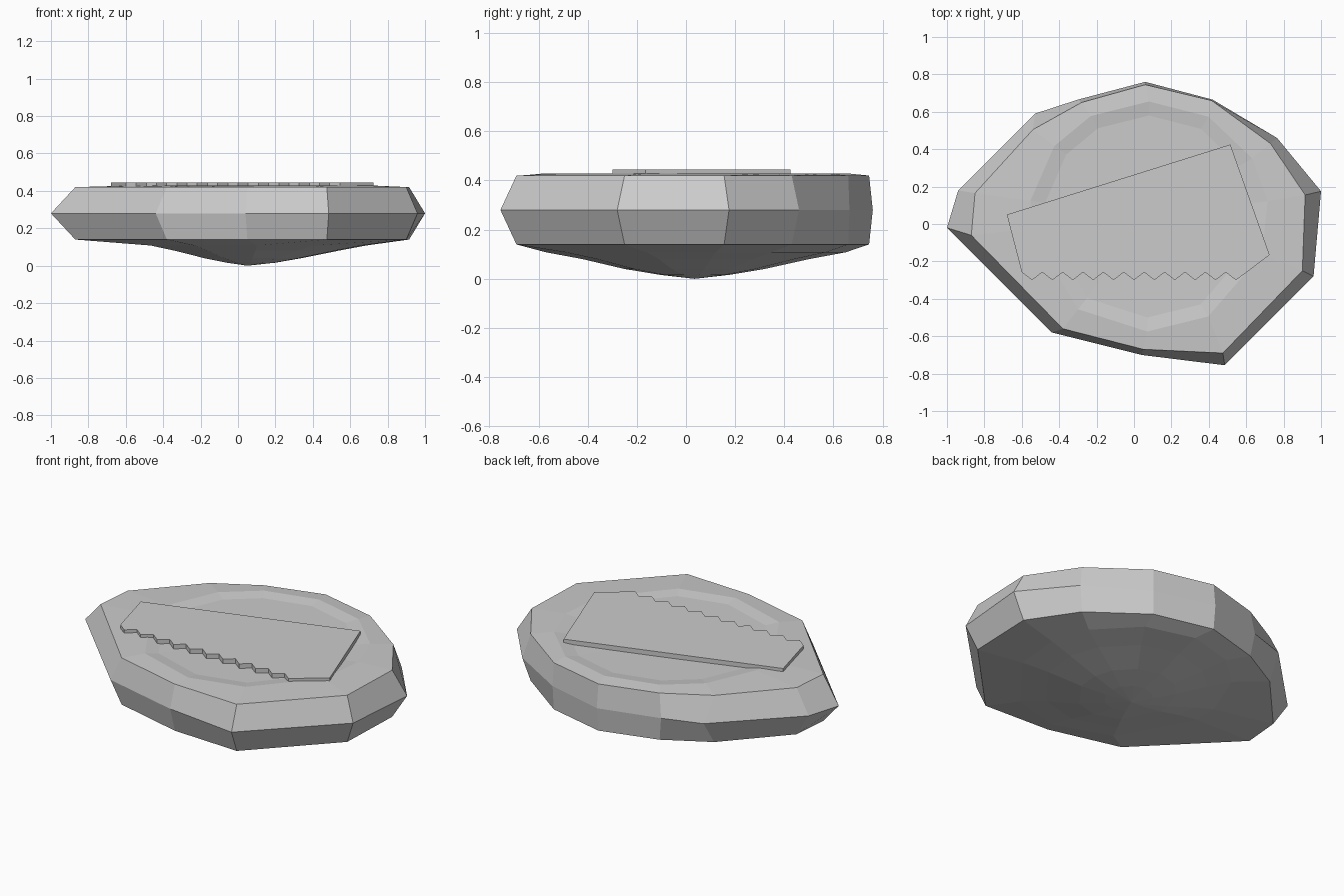
import bpy, bmesh, math

if "Cube" in bpy.data.objects:
    bpy.data.objects.remove(bpy.data.objects["Cube"])

# Outlines of the stone: widest girdle, and the smaller rim used above and below it
GIRDLE = [(-1, -.02), (-.44, -.58), (.04, -.70), (.485, -.755), (.96, -.28), (1, .175),
          (.765, .46), (.42, .665), (.06, .76), (-.30, .665), (-.53, .59), (-.94, .18)]
RIM = [(-.87, -.06), (-.38, -.56), (.05, -.67), (.475, -.69), (.90, -.25), (.915, .155),
       (.73, .43), (.415, .66), (.06, .745), (-.28, .65), (-.54, .505), (-.85, .165)]


def finish(bm, name):
    bmesh.ops.recalc_face_normals(bm, faces=bm.faces)
    mesh = bpy.data.meshes.new(name)
    bm.to_mesh(mesh)
    bm.free()
    obj = bpy.data.objects.new(name, mesh)
    bpy.context.collection.objects.link(obj)
    return obj


def round_ring(cx, cy, rx, ry):
    """Near-circular ring whose corners line up with the rim corners."""
    angles = [math.atan2(y - .04, x - .06) for x, y in RIM]
    return [(cx + rx * math.cos(a), cy + ry * math.sin(a)) for a in angles]


# Stone body: stacked rings from the underside to the shallow dished top
rings = [
    (round_ring(.07, .035, .13, .14), .016),
    (round_ring(.08, .035, .26, .285), .04),
    (round_ring(.10, .04, .44, .46), .08),
    (round_ring(.11, .04, .58, .61), .108),
    (RIM, .14), (GIRDLE, .28), (RIM, .42),
    (round_ring(.08, .04, .64, .615), .429),
    (round_ring(.08, .04, .56, .54), .419),
]
bm = bmesh.new()
loops = [[bm.verts.new((x, y, z)) for x, y in pts] for pts, z in rings]
for lo, hi in zip(loops, loops[1:]):
    for i in range(12):
        j = (i + 1) % 12
        bm.faces.new((lo[i], lo[j], hi[j], hi[i]))
bottom = bm.verts.new((.05, .035, 0))
top = bm.verts.new((.07, .04, .415))
for i in range(12):
    j = (i + 1) % 12
    bm.faces.new((bottom, loops[0][j], loops[0][i]))
    bm.faces.new((top, loops[-1][i], loops[-1][j]))
finish(bm, "stone_body")

# Raised plate with a saw-toothed front edge
outline = [(.60, -.26), (.725, -.165), (.515, .425), (-.68, .05), (-.60, -.258)]
for k in range(11):
    x = -.545 + .109 * k
    outline.append((x, -.30))
    if k < 10:
        outline.append((x + .0545, -.258))
bm = bmesh.new()
face = bm.faces.new([bm.verts.new((x, y, .405)) for x, y in outline])
extruded = bmesh.ops.extrude_face_region(bm, geom=[face])["geom"]
bmesh.ops.translate(bm, vec=(0, 0, .04),
                    verts=[v for v in extruded if isinstance(v, bmesh.types.BMVert)])
finish(bm, "toothed_plate")
